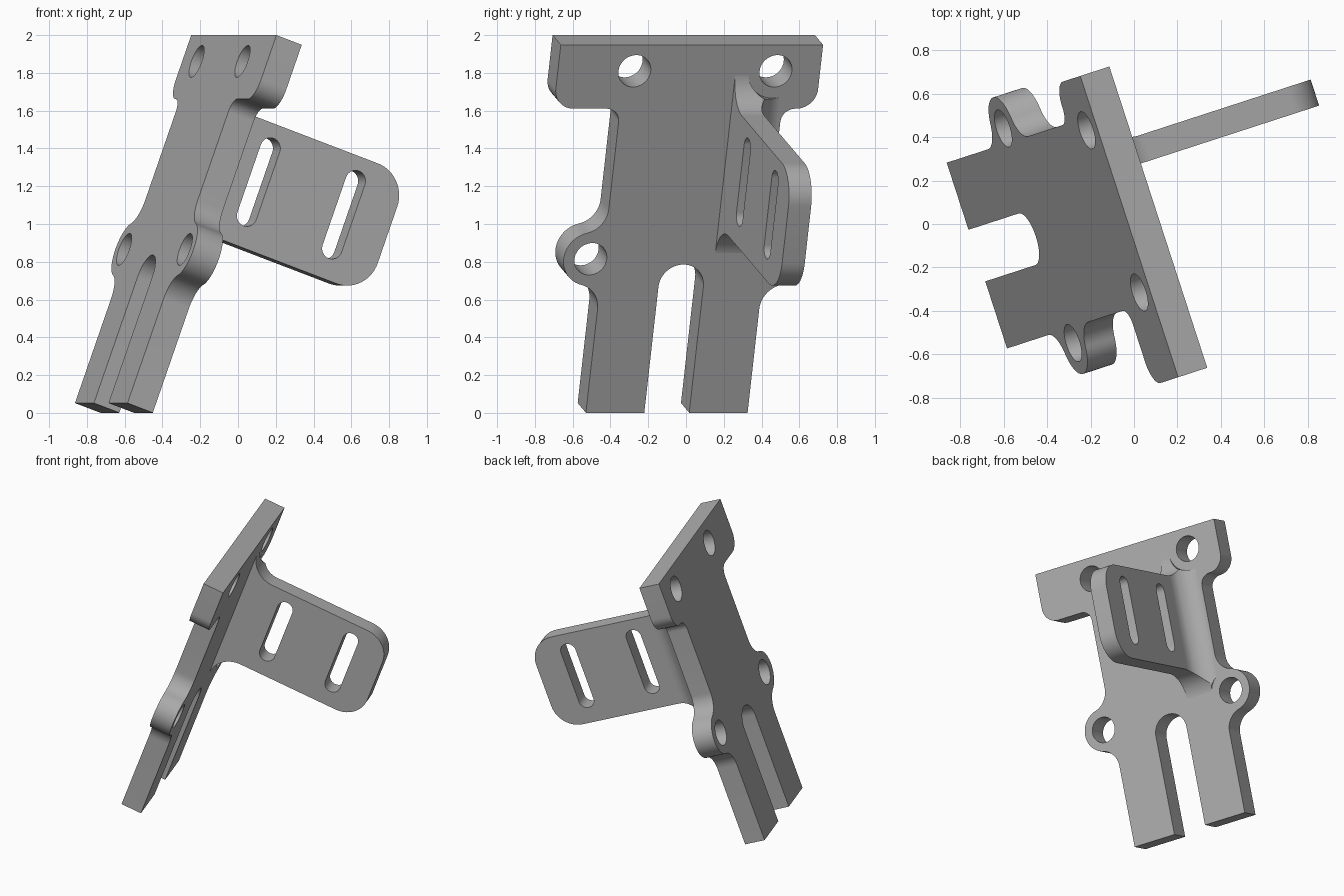
import bpy, bmesh
from math import sin, cos, tan, atan2, pi, radians, sqrt
from mathutils import Vector, Matrix

if "Cube" in bpy.data.objects:
    bpy.data.objects.remove(bpy.data.objects["Cube"], do_unlink=True)

grey = bpy.data.materials.new("plain_grey")
grey.use_nodes = True
colour = (0.42, 0.42, 0.42, 1)
grey.diffuse_color = colour
grey.node_tree.nodes["Principled BSDF"].inputs["Base Color"].default_value = colour


def arc(cx, cy, r, start, end, steps=14):
    """Points on an arc, angles in radians."""
    angles = [start + (end - start) * i / steps for i in range(steps + 1)]
    return [(cx + r * cos(a), cy + r * sin(a)) for a in angles]


def rounded(corners):
    """Outline through (x, y, radius) corners, open at both ends."""
    out = []
    for i, (x, y, r) in enumerate(corners):
        if r == 0:
            out.append((x, y))
            continue
        p = Vector((x, y))
        d1 = (Vector(corners[i - 1][:2]) - p).normalized()
        d2 = (Vector(corners[i + 1][:2]) - p).normalized()
        half = d1.angle(d2) / 2
        c = p + (d1 + d2).normalized() * r / sin(half)
        v1 = p + d1 * r / tan(half) - c
        v2 = p + d2 * r / tan(half) - c
        a1 = atan2(v1.y, v1.x)
        turn = (atan2(v2.y, v2.x) - a1 + pi) % (2 * pi) - pi
        out += arc(c.x, c.y, r, a1, a1 + turn)
    return out


# Ways to place an outline (a, b) extruded by h in the part's own axes
FLAT = lambda a, b, h: (a, b, h)      # width, length; through the plate
SIDE = lambda a, b, h: (h, a, b)      # length, depth; across the bracket
SECTION = lambda a, b, h: (a, h, b)   # width, depth; along the bracket


def prism(name, points, lo, hi, place):
    bm = bmesh.new()
    rings = [[bm.verts.new(place(a, b, h)) for a, b in points] for h in (lo, hi)]
    bm.faces.new(rings[0])
    bm.faces.new(rings[1])
    for i in range(len(points)):
        bm.faces.new((rings[0][i - 1], rings[0][i], rings[1][i], rings[1][i - 1]))
    bmesh.ops.remove_doubles(bm, verts=bm.verts, dist=1e-5)
    bmesh.ops.recalc_face_normals(bm, faces=bm.faces)
    mesh = bpy.data.meshes.new(name)
    bm.to_mesh(mesh)
    bm.free()
    mesh.materials.append(grey)
    obj = bpy.data.objects.new(name, mesh)
    bpy.context.collection.objects.link(obj)
    return obj


def combine(obj, tool, operation):
    tool.hide_render = True
    mod = obj.modifiers.new("shape", 'BOOLEAN')
    mod.operation, mod.object, mod.solver = operation, tool, 'EXACT'
    bpy.context.view_layer.objects.active = obj
    bpy.ops.object.modifier_apply(modifier=mod.name)
    bpy.data.objects.remove(tool, do_unlink=True)


# Main dimensions
MID = 0.09            # centre line of body and legs
THICK = 0.15
LENGTH = 2.073
BODY = 0.45           # half width of body
LOBE = (0.52, -1.207)
LOBE_R, BLEND = 0.15, 0.14
SLOT_R, SLOT_TOP = 0.125, -1.238
HOLE_R = 0.09
TOP_HOLE = (0.393, -0.148)


def half_outline(bar):
    """One side of the plate, from top corner to the middle of the slot."""
    lx, ly = LOBE
    fx = BODY + BLEND
    dy = sqrt((LOBE_R + BLEND) ** 2 - (fx - lx) ** 2)
    ang = atan2(dy, fx - lx)
    pts = rounded([(bar, 0, 0), (bar, -0.36, 0.11), (BODY, -0.36, 0.075), (BODY, -0.8, 0)])
    pts += arc(fx, ly + dy, BLEND, pi, pi + ang)
    pts += arc(lx, ly, LOBE_R, ang, -ang, 24)
    pts += arc(fx, ly - dy, BLEND, pi - ang, pi)
    pts += [(BODY, -LENGTH), (SLOT_R, -LENGTH)]
    pts += arc(0, SLOT_TOP - SLOT_R, SLOT_R, 0, pi / 2)
    return pts


# Mounting plate with forked legs and four holes
right = [(MID + x, y) for x, y in half_outline(0.64)]
left = [(MID - x, y) for x, y in half_outline(0.82)]
plate = prism("mounting_plate", right + left[::-1][1:], 0, THICK, FLAT)
for sx in (-1, 1):
    for x, y in (TOP_HOLE, LOBE):
        ring = arc(MID + sx * x, y, HOLE_R, 0, 2 * pi, 40)[:-1]
        combine(plate, prism("hole_cutter", ring, -0.1, 0.3, FLAT), 'DIFFERENCE')

# Side bracket: flared outline meeting a cross-section with a fillet on one side
TOP, LOW, FAR, FOOT = -0.335, -1.012, 1.245, 0.149
outline = rounded([
    (TOP + 0.185, 0.05, 0), (TOP + 0.185, FOOT, 0), (TOP, FOOT, 0.18),
    (TOP, FAR, 0.18), (LOW, FAR, 0.18), (LOW, FOOT, 0.18),
    (LOW - 0.185, FOOT, 0), (LOW - 0.185, 0.05, 0)])
section = rounded([
    (0.26, 0, 0), (0.26, 1.4, 0), (0.386, 1.4, 0), (0.386, FOOT, 0.149),
    (0.538, FOOT, 0), (0.538, 0, 0)])
bracket = prism("side_bracket", outline, 0.1, 0.7, SIDE)
combine(bracket, prism("section_cutter", section, -1.5, 0.2, SECTION), 'INTERSECT')

# Adjusting slots in the bracket
for depth in (0.475, 0.98):
    r, reach, mid = 0.056, 0.19, -0.655
    slot = arc(mid + reach, depth, r, -pi / 2, pi / 2) + arc(mid - reach, depth, r, pi / 2, 1.5 * pi)
    combine(bracket, prism("slot_cutter", slot, 0, 0.8, SIDE), 'DIFFERENCE')

# Clearance around the two nearby screw holes
for x, y in (TOP_HOLE, LOBE):
    ring = arc(MID + x, y, 0.153, 0, 2 * pi, 48)[:-1]
    combine(bracket, prism("clearance_cutter", ring, 0, 0.8, FLAT), 'DIFFERENCE')

# Lean and turn the finished parts into place
pose = (Matrix.Translation((-0.022, -0.012, 2)) @ Matrix.Rotation(radians(18), 4, 'Z')
        @ Matrix(((0, sin(radians(20)), cos(radians(20)), 0),
                  (1, 0, 0, 0),
                  (0, cos(radians(20)), -sin(radians(20)), 0),
                  (0, 0, 0, 1))))
bpy.ops.object.select_all(action='DESELECT')
for obj in (plate, bracket):
    obj.data.transform(pose)
    obj.select_set(True)
bpy.context.view_layer.objects.active = plate
bpy.ops.object.shade_smooth_by_angle(angle=radians(30))
